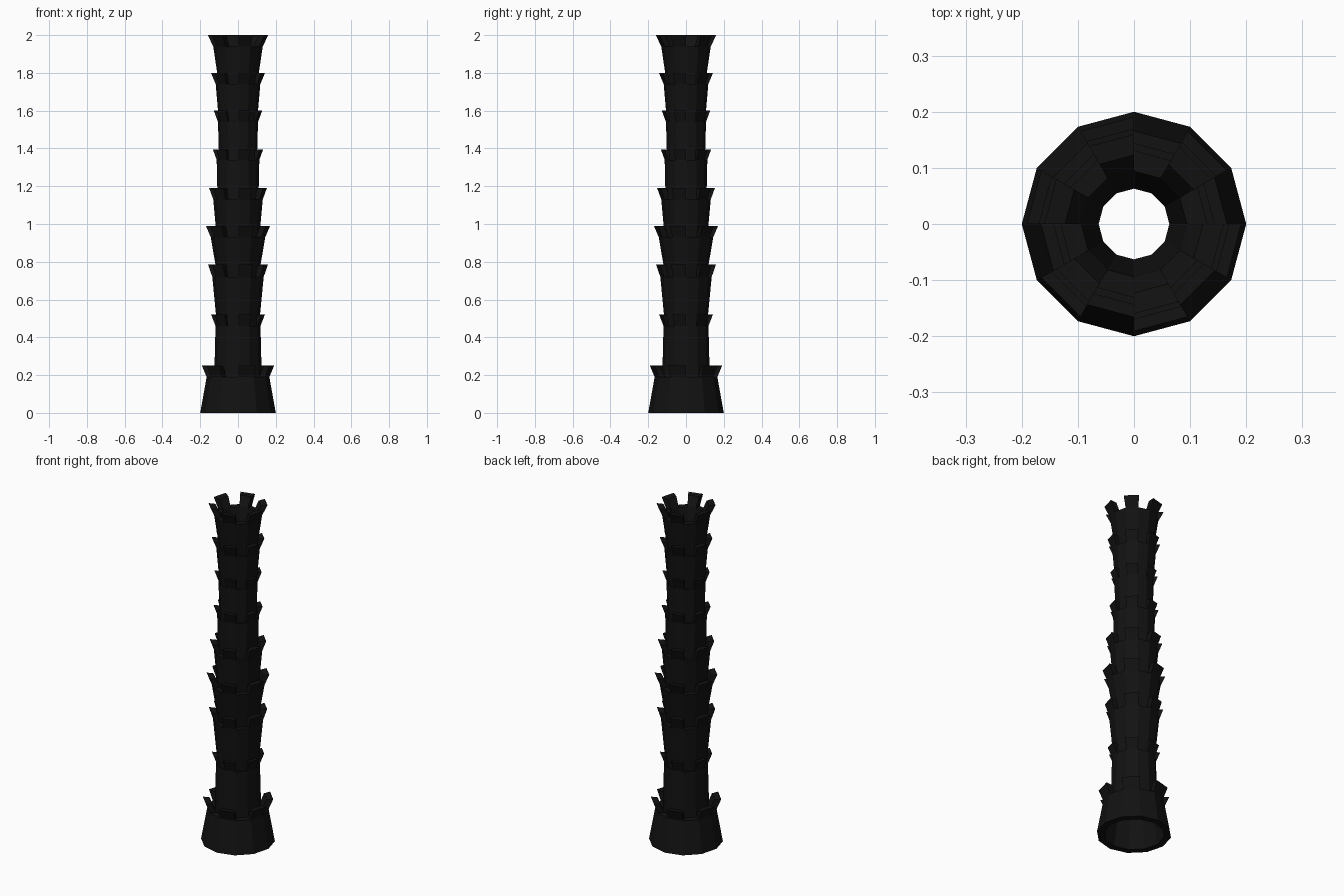
import bpy
from math import cos, sin, radians

if "Cube" in bpy.data.objects:
    bpy.data.objects.remove(bpy.data.objects["Cube"])

SIDES = 12
WALL = 0.037

# each trunk segment: bottom z, bottom radius, rim z, rim radius, tooth tip z, tooth tip radius
SEGMENTS = [
    (0.00, 0.200, 0.19, 0.166, 0.25, 0.191),
    (0.18, 0.126, 0.46, 0.119, 0.52, 0.142),
    (0.45, 0.110, 0.72, 0.136, 0.785, 0.158),
    (0.71, 0.107, 0.93, 0.144, 0.99, 0.170),
    (0.92, 0.112, 1.13, 0.131, 1.19, 0.153),
    (1.12, 0.108, 1.34, 0.113, 1.395, 0.133),
    (1.33, 0.100, 1.54, 0.106, 1.60, 0.128),
    (1.53, 0.100, 1.74, 0.118, 1.80, 0.143),
    (1.73, 0.100, 1.94, 0.131, 2.00, 0.160),
]

bark = bpy.data.materials.new("dark_bark")
bark.diffuse_color = (0.006, 0.006, 0.006, 1)
bark.use_nodes = True
bark.node_tree.nodes["Principled BSDF"].inputs["Base Color"].default_value = bark.diffuse_color


def segment(name, z0, r0, z1, r1, z2, r2):
    verts, faces = [], []

    def ring(r, z):
        start = len(verts)
        for i in range(SIDES):
            a = radians(360 / SIDES * i)
            verts.append((r * cos(a), r * sin(a), z))
        return start

    # hollow tube rings, then the outer and inner tip rings for the teeth
    ob, ot = ring(r0, z0), ring(r1, z1)
    ib, it = ring(r0 - WALL, z0), ring(r1 - WALL, z1)
    otip, itip = ring(r2, z2), ring(r2 - WALL, z2 - 0.003)

    for i in range(SIDES):
        j = (i + 1) % SIDES
        faces.append((ob + i, ob + j, ot + j, ot + i))
        faces.append((ib + j, ib + i, it + i, it + j))
        faces.append((ob + j, ob + i, ib + i, ib + j))
        if i % 2:
            # flared bark tooth on every other side
            faces.append((ot + i, ot + j, otip + j, otip + i))
            faces.append((it + j, it + i, itip + i, itip + j))
            faces.append((otip + i, otip + j, itip + j, itip + i))
            faces.append((ot + i, otip + i, itip + i, it + i))
            faces.append((ot + j, it + j, itip + j, otip + j))
        else:
            faces.append((ot + i, ot + j, it + j, it + i))

    mesh = bpy.data.meshes.new(name)
    mesh.from_pydata(verts, [], faces)
    # drop the unused tip vertices
    mesh.validate()
    mesh.materials.append(bark)
    obj = bpy.data.objects.new(name, mesh)
    bpy.context.collection.objects.link(obj)


for n, s in enumerate(SEGMENTS):
    segment(f"trunk_segment_{n + 1}", *s)
